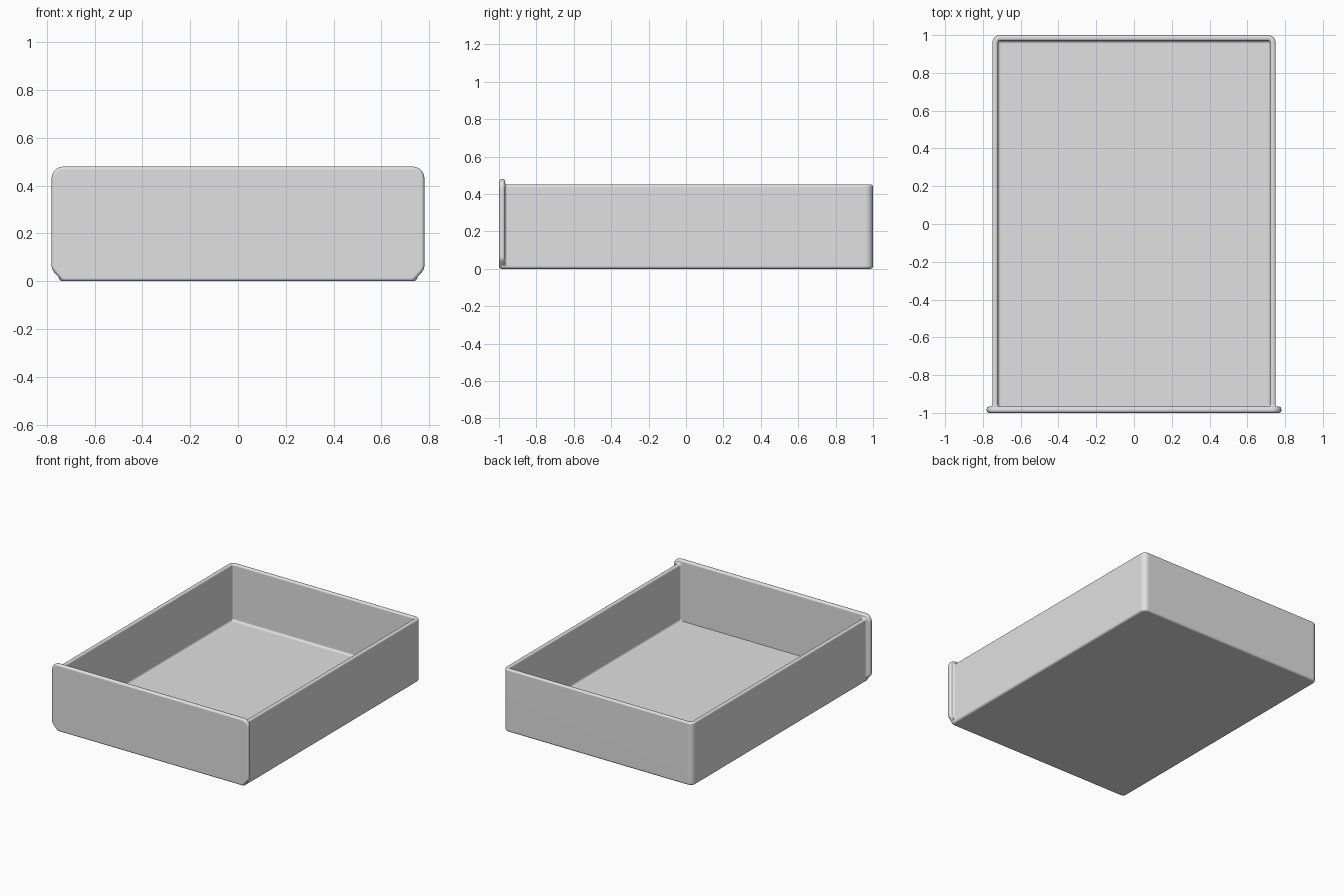
import bpy, bmesh
from math import sin, cos, pi
from mathutils import Vector
from mathutils.geometry import interpolate_bezier

cube = bpy.data.objects.get("Cube")
if cube:
    bpy.data.objects.remove(cube, do_unlink=True)

grey = bpy.data.materials.new("light_grey")
grey.use_nodes = True
colour = (0.75, 0.75, 0.75, 1)
grey.diffuse_color = colour
grey.node_tree.nodes["Principled BSDF"].inputs["Base Color"].default_value = colour

# Overall sizes
HALF_W, BACK, HEIGHT = 0.75, 1.0, 0.45
WALL, FLOOR, ROUND, RIM = 0.03, 0.045, 0.015, 0.012
PANEL_BACK, TRAY_END, FLARE = -0.967, -0.984, 0.012
STEPS = 6


def finish(bm, name):
    bmesh.ops.recalc_face_normals(bm, faces=bm.faces)
    mesh = bpy.data.meshes.new(name)
    bm.to_mesh(mesh)
    bm.free()
    mesh.materials.append(grey)
    obj = bpy.data.objects.new(name, mesh)
    bpy.context.collection.objects.link(obj)
    bpy.ops.object.select_all(action='DESELECT')
    obj.select_set(True)
    bpy.context.view_layer.objects.active = obj
    bpy.ops.object.shade_smooth_by_angle(angle=pi / 4)
    weighted = obj.modifiers.new("even_shading", 'WEIGHTED_NORMAL')
    weighted.keep_sharp = True
    return obj


def arc(cx, cz, r, start, end):
    """Points on a quarter arc, angles in quarter turns."""
    angles = [(start + (end - start) * i / STEPS) * pi / 2 for i in range(STEPS + 1)]
    return [(cx + r * cos(a), cz + r * sin(a)) for a in angles]


def tray_ring(inset, z):
    """One U-shaped loop around the tray, flaring where it meets the panel."""
    side = max(-1, min(1, 1 - 2 * inset / WALL))
    if z < 2 * ROUND and inset <= ROUND:
        side = 0
    lift = 1 if z > HEIGHT - 0.9 * RIM else 0
    half, back = HALF_W - inset, BACK - inset
    radius = max(0.04 - inset, 0.012)
    right = [(half + FLARE * side, TRAY_END, z + FLARE * lift)]
    for i in range(STEPS + 1):
        a = i / STEPS * pi / 2
        e = FLARE * (1 - sin(a))
        right.append((half + e * side, PANEL_BACK + FLARE * (1 - cos(a)), z + e * lift))
    right += [(x, y, z) for x, y in arc(half - radius, back - radius, radius, 0, 1)]
    return right + [(-x, y, z) for x, y, z in reversed(right)]


# Tray: wall section as (inset, height), from underside over the rim to the floor
section = arc(ROUND, ROUND, ROUND, 3, 2)
section.append((0, 0.06))
section += arc(RIM, HEIGHT - RIM, RIM, 2, 1)
section += arc(WALL - RIM, HEIGHT - RIM, RIM, 1, 0)
section += arc(WALL + ROUND, FLOOR + ROUND, ROUND, 2, 3)

bm = bmesh.new()
rings = [[bm.verts.new(p) for p in tray_ring(*s)] for s in section]
for low, high in zip(rings, rings[1:]):
    for i in range(len(low) - 1):
        bm.faces.new((low[i], low[i + 1], high[i + 1], high[i]))
bm.faces.new(rings[0])
bm.faces.new(rings[-1])
bm.faces.new([r[0] for r in rings] + [r[-1] for r in reversed(rings)])
finish(bm, "drawer_tray")


# Front panel: rounded top corners, softened chamfers at the bottom
def rounded(points, cuts):
    result = []
    for i, (p, cut) in enumerate(zip(points, cuts)):
        a = p + (points[i - 1] - p).normalized() * cut
        b = p + (points[(i + 1) % len(points)] - p).normalized() * cut
        result += interpolate_bezier(a, a.lerp(p, 0.55), b.lerp(p, 0.55), b, STEPS + 1)
    return result


right = [(0.735, 0), (0.78, 0.05), (0.78, 0.48)]
outline = [Vector((x, -1, z)) for x, z in right + [(-x, z) for x, z in reversed(right)]]
cuts = [0.008, 0.015, 0.05]
bm = bmesh.new()
face = bm.faces.new([bm.verts.new(p) for p in rounded(outline, cuts + cuts[::-1])])
solid = bmesh.ops.extrude_face_region(bm, geom=[face])
moved = [v for v in solid["geom"] if isinstance(v, bmesh.types.BMVert)]
bmesh.ops.translate(bm, verts=moved, vec=(0, PANEL_BACK + 1, 0))
bmesh.ops.recalc_face_normals(bm, faces=bm.faces)
edges = [e for e in bm.edges if abs(e.verts[0].co.y - e.verts[1].co.y) < 0.001]
bmesh.ops.bevel(bm, geom=edges, offset=0.014, segments=5, profile=0.5,
                affect='EDGES', clamp_overlap=False)
finish(bm, "drawer_front_panel")
